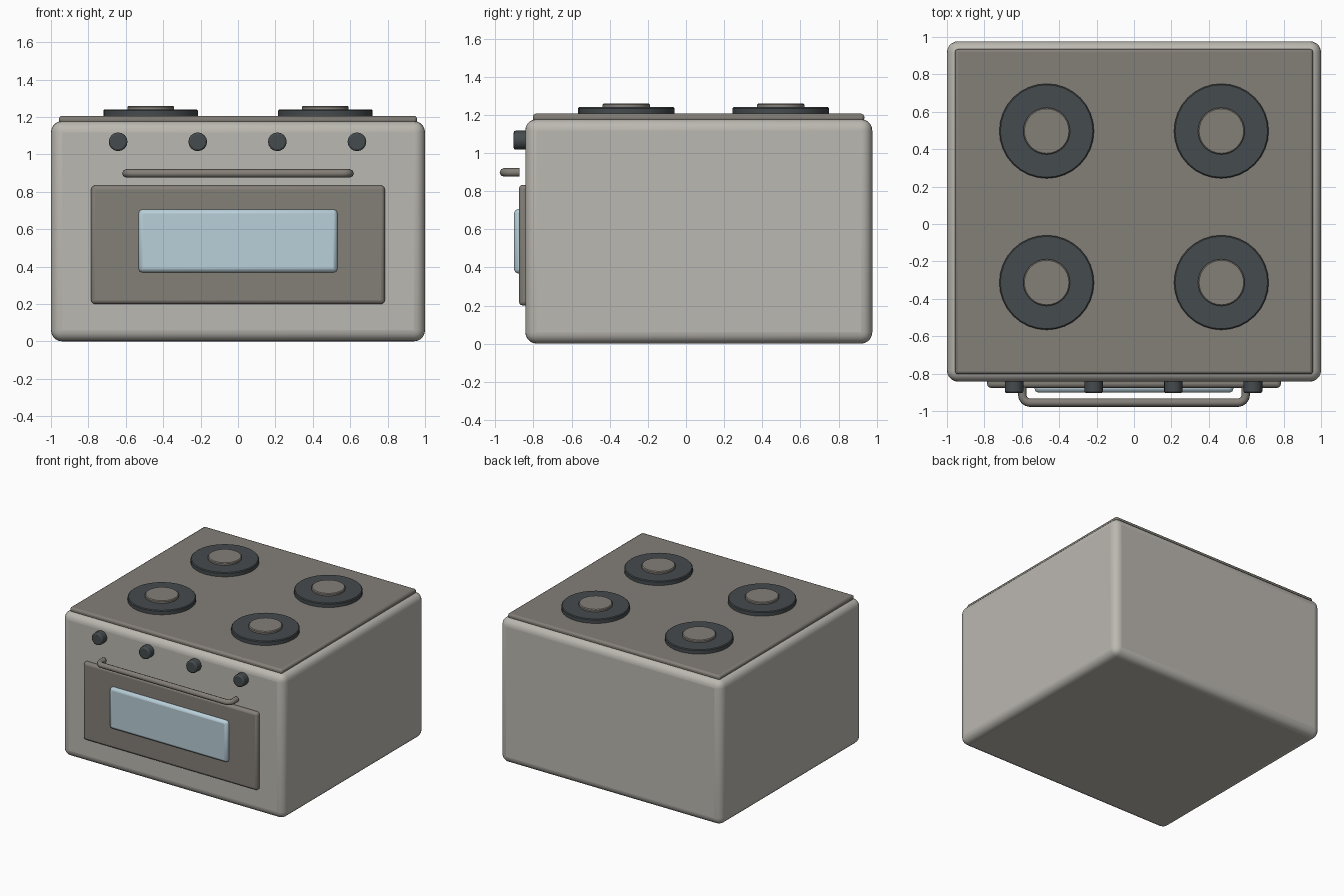
import bpy
from math import radians, pi, sin, cos

if "Cube" in bpy.data.objects:
    bpy.data.objects.remove(bpy.data.objects["Cube"])


def material(name, r, g, b):
    m = bpy.data.materials.new(name)
    m.diffuse_color = (r, g, b, 1)
    m.use_nodes = True
    m.node_tree.nodes["Principled BSDF"].inputs["Base Color"].default_value = m.diffuse_color
    return m


STEEL = material("warm_steel", 0.50, 0.48, 0.44)
PANEL = material("dark_steel", 0.23, 0.21, 0.185)
IRON = material("cast_iron", 0.06, 0.07, 0.075)
GLASS = material("pale_glass", 0.48, 0.62, 0.69)


def finish(obj, name, mat, bevel, segments):
    obj.name = name
    obj.data.materials.append(mat)
    bpy.ops.object.transform_apply(location=False, rotation=True, scale=True)
    bpy.ops.object.shade_smooth_by_angle(angle=radians(35))
    if bevel:
        mod = obj.modifiers.new("Bevel", 'BEVEL')
        mod.width = bevel
        mod.segments = segments
        mod.limit_method = 'ANGLE'
        mod.angle_limit = radians(40)
    return obj


def box(name, x, y, z, mat, bevel=0, segments=2):
    """Box from (min, max) ranges on each axis."""
    bpy.ops.mesh.primitive_cube_add(size=1, location=[sum(r) / 2 for r in (x, y, z)])
    obj = bpy.context.object
    obj.scale = [r[1] - r[0] for r in (x, y, z)]
    return finish(obj, name, mat, bevel, segments)


def disc(name, centre, radius, depth, sides, mat, bevel, rot=(0, 0, 0), segments=1):
    bpy.ops.mesh.primitive_cylinder_add(vertices=sides, radius=radius, depth=depth,
                                        location=centre, rotation=rot)
    return finish(bpy.context.object, name, mat, bevel, segments)


# Oven body and cooktop plate
box("oven_body", (-1, 1), (-0.843, 0.977), (0, 1.178), STEEL, 0.06, 5)
box("cooktop", (-0.957, 0.957), (-0.803, 0.935), (1.165, 1.206), PANEL, 0.015, 2)

# Oven door with raised window
box("oven_door", (-0.785, 0.785), (-0.876, -0.82), (0.20, 0.833), PANEL, 0.02, 3)
box("door_window", (-0.532, 0.532), (-0.902, -0.85), (0.368, 0.706), GLASS, 0.022, 2)

# Four burners: iron ring with a raised cap
for x in (-0.467, 0.467):
    for y in (-0.313, 0.497):
        disc("burner_ring", (x, y, 1.218), 0.253, 0.044, 32, IRON, 0.006)
        disc("burner_cap", (x, y, 1.238), 0.125, 0.042, 32, PANEL, 0.006)

# Row of control knobs
for i in range(4):
    disc("control_knob", (-0.641 + 0.4257 * i, -0.866, 1.067), 0.05, 0.076, 16,
         IRON, 0.01, (pi / 2, 0, 0), 2)

# Door handle: round bar with bent ends
r = 0.04
half = [(0.597, -0.872)]
for k in range(5):
    a = k * pi / 8
    half.append((0.597 - r + r * cos(a), -0.955 + r - r * sin(a)))
path = half + [(-x, y) for x, y in reversed(half)]
curve = bpy.data.curves.new("door_handle", 'CURVE')
curve.dimensions = '3D'
curve.bevel_depth = 0.0225
curve.bevel_resolution = 2
curve.use_fill_caps = True
spline = curve.splines.new('POLY')
spline.points.add(len(path) - 1)
for p, (x, y) in zip(spline.points, path):
    p.co = (x, y, 0.898, 1)
spline.use_smooth = True
curve.materials.append(PANEL)
handle = bpy.data.objects.new("door_handle", curve)
bpy.context.collection.objects.link(handle)
